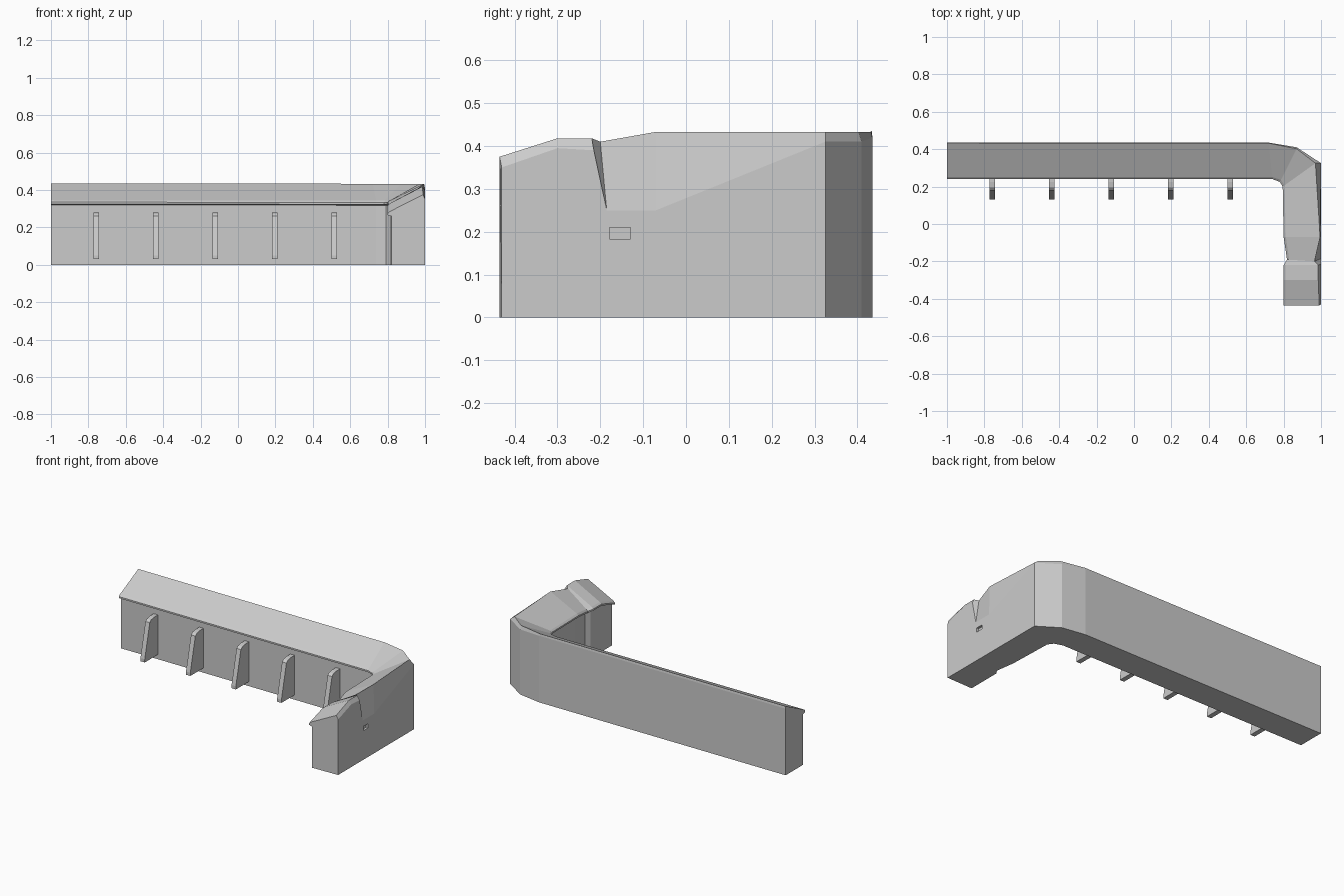
import bpy
import bmesh
from mathutils import Vector

cube = bpy.data.objects.get("Cube")
if cube:
    bpy.data.objects.remove(cube, do_unlink=True)

# One plain grey for everything
grey = bpy.data.materials.new("concrete grey")
grey.use_nodes = True
colour = (0.6, 0.6, 0.6, 1)
grey.diffuse_color = colour
grey.node_tree.nodes["Principled BSDF"].inputs["Base Color"].default_value = colour


def loft(name, rings):
    """Join equal-length closed rings of points into a capped solid."""
    bm = bmesh.new()
    loops = [[bm.verts.new(point) for point in ring] for ring in rings]
    count = len(loops[0])
    for first, second in zip(loops, loops[1:]):
        for i in range(count):
            j = (i + 1) % count
            bm.faces.new((first[i], first[j], second[j], second[i]))
    bm.faces.new(loops[0])
    bm.faces.new(loops[-1][::-1])
    bmesh.ops.recalc_face_normals(bm, faces=bm.faces[:])
    mesh = bpy.data.meshes.new(name)
    bm.to_mesh(mesh)
    bm.free()
    mesh.materials.append(grey)
    obj = bpy.data.objects.new(name, mesh)
    bpy.context.collection.objects.link(obj)
    return obj


def wall_section(outer, shoulder_z, top, top_z, inner):
    """Section with a bevelled outer edge, sloped coping and overhanging lip."""
    outer, top, inner = Vector(outer), Vector(top), Vector(inner)
    toward_outer = (top - inner).normalized()
    edge = inner + toward_outer * 0.012
    wall = inner + toward_outer * 0.022
    lip_z = top_z - 0.09
    profile = [
        (outer, 0), (outer, shoulder_z), (top, top_z),
        (edge, lip_z), (inner, lip_z - 0.01), (inner, lip_z - 0.02),
        (wall, lip_z - 0.025), (wall, 0),
    ]
    return [(p.x, p.y, z) for p, z in profile]


# Stations: outer base, shoulder height, coping top, top height, inner lip
stations = [
    ((-1, .435), .42, (-1, .434), .435, (-1, .24)),
    ((.72, .435), .42, (.72, .432), .433, (.74, .24)),
    ((.87, .41), .41, (.87, .402), .433, (.78, .225)),
    ((1, .325), .41, (.97, .325), .433, (.795, .2)),
    ((1, -.07), .25, (.995, -.07), .433, (.8, -.07)),
    # Crack in the outer face
    ((1, -.185), .25, (.965, -.2), .41, (.818, -.19)),
    ((1, -.215), .39, (.985, -.22), .418, (.8, -.22)),
    ((1, -.3), .395, (.985, -.3), .418, (.8, -.3)),
    ((1, -.43), .35, (.99, -.435), .375, (.8, -.435)),
]
wall = loft("corner_wall", [wall_section(*station) for station in stations])


def box(name, low, high):
    """Axis-aligned box between two corners."""
    rings = []
    for x in (low[0], high[0]):
        rings.append([(x, low[1], low[2]), (x, high[1], low[2]),
                      (x, high[1], high[2]), (x, low[1], high[2])])
    return loft(name, rings)


# Small recess in the short arm
cutter = box("recess_cutter", (.985, -.178, .183), (1.05, -.13, .21))
cutter.hide_render = True
cutter.hide_viewport = True
cut = wall.modifiers.new("recess", "BOOLEAN")
cut.operation = "DIFFERENCE"
cut.object = cutter

# Row of tapered buttresses along the long inner face
fin_profile = [(.27, .03), (.13, .03), (.13, .05), (.18, .262),
               (.195, .275), (.225, .28), (.27, .28)]
spacing = 0.318
half_width = 0.015
for index in range(5):
    centre = -0.757 + index * spacing
    loft(f"buttress_{index + 1}",
         [[(centre + side * half_width, y, z) for y, z in fin_profile]
          for side in (-1, 1)])
